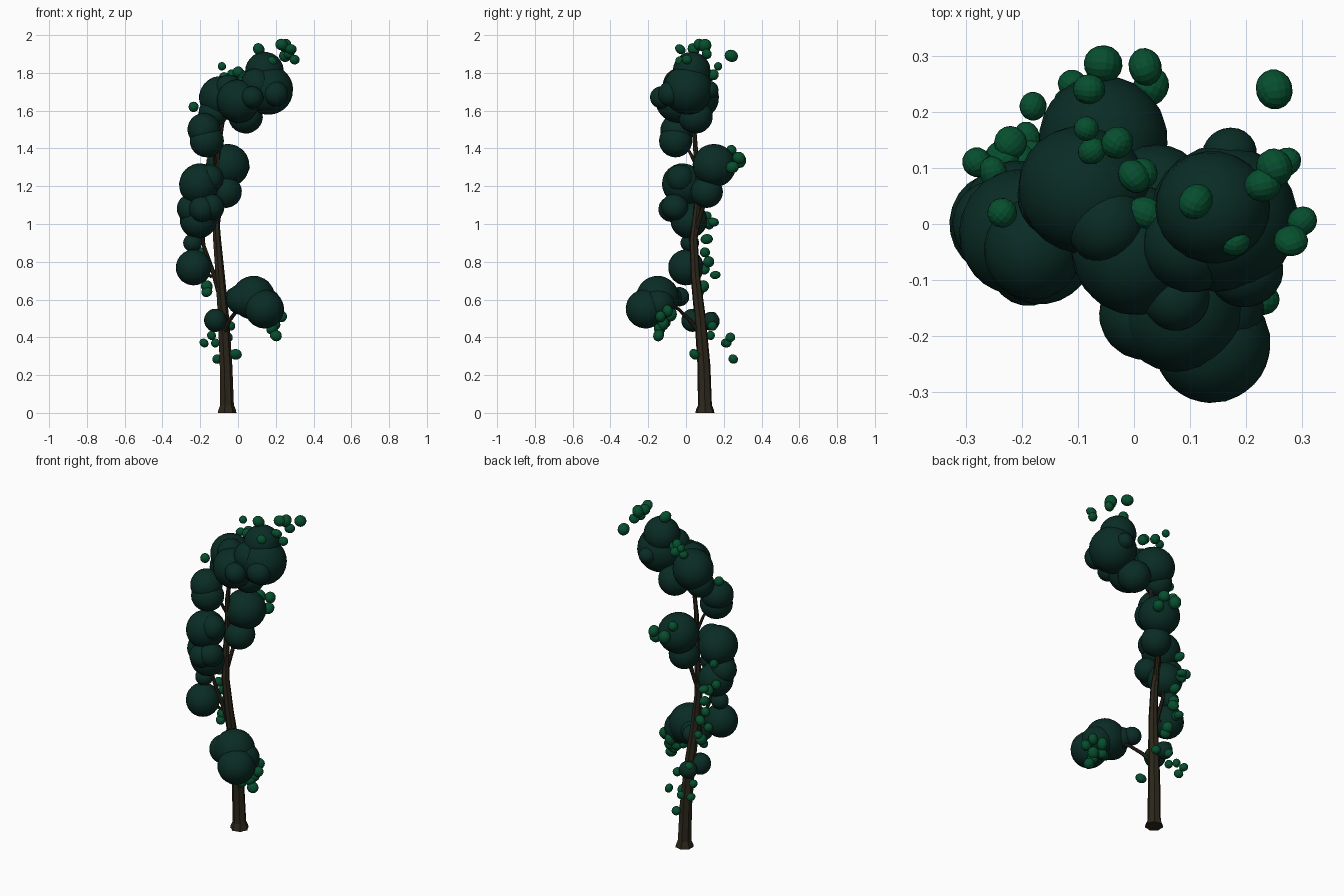
import bpy, bmesh, math, random
from mathutils import Vector, Matrix, Euler

cube = bpy.data.objects.get("Cube")
if cube:
    bpy.data.objects.remove(cube, do_unlink=True)
random.seed(4)


def material(name, rgb):
    m = bpy.data.materials.new(name)
    m.diffuse_color = (*rgb, 1)
    m.use_nodes = True
    m.node_tree.nodes["Principled BSDF"].inputs["Base Color"].default_value = (*rgb, 1)
    return m


bark = material("dark bark", (0.025, 0.020, 0.011))
dark_green = material("dark foliage", (0.003, 0.025, 0.018))
light_green = material("light foliage", (0.002, 0.078, 0.028))


def make_object(name, bm, mat, angle):
    bmesh.ops.recalc_face_normals(bm, faces=bm.faces)
    me = bpy.data.meshes.new(name)
    bm.to_mesh(me)
    bm.free()
    me.materials.append(mat)
    ob = bpy.data.objects.new(name, me)
    bpy.context.collection.objects.link(ob)
    bpy.ops.object.select_all(action='DESELECT')
    ob.select_set(True)
    bpy.context.view_layer.objects.active = ob
    bpy.ops.object.shade_smooth_by_angle(angle=math.radians(angle))


def add_ball(bm, centre, radius, cuts, stretch):
    """Rounded cube, slightly stretched and turned at random."""
    ball = bmesh.new()
    bmesh.ops.create_cube(ball, size=2)
    bmesh.ops.subdivide_edges(ball, edges=ball.edges[:], cuts=cuts, use_grid_fill=True)
    rot = Euler([random.uniform(0, 3) for _ in range(3)]).to_matrix()
    scale = Matrix.Diagonal([radius * random.uniform(1 - stretch, 1 + stretch) for _ in range(3)])
    for v in ball.verts:
        # tangent mapping spaces the quads evenly over the ball
        p = Vector([math.tan(c * math.pi / 4) for c in v.co]).normalized()
        v.co = Vector(centre) + rot @ (scale @ p)
    part = bpy.data.meshes.new("ball")
    ball.to_mesh(part)
    ball.free()
    bm.from_mesh(part)
    bpy.data.meshes.remove(part)


def foliage(name, balls):
    bm = bmesh.new()
    for x, y, z, r in balls:
        add_ball(bm, (x, y, z), r, 5, 0.04)
    make_object(name, bm, dark_green, 30)


def leaves(name, points, radius):
    bm = bmesh.new()
    for p in points:
        add_ball(bm, p, radius * random.uniform(0.9, 1.1), 3, 0.15)
    make_object(name, bm, light_green, 15)


def limb(name, path, sides=8, flute=0.0):
    """Tapered tube through (x, y, z, radius) stations."""
    bm = bmesh.new()
    pts = [Vector(p[:3]) for p in path]
    rings = []
    for i, p in enumerate(pts):
        d = (pts[min(i + 1, len(pts) - 1)] - pts[max(i - 1, 0)]).normalized()
        if p.z == 0:
            d = Vector((0, 0, 1))
        u = Vector((0, 1, 0)).cross(d).normalized()
        w = d.cross(u)
        ring = []
        for k in range(sides):
            a = 2 * math.pi * k / sides
            r = path[i][3] * (1 - flute * (k % 2))
            ring.append(bm.verts.new(p + r * (math.cos(a) * u + math.sin(a) * w)))
        rings.append(ring)
    for a, b in zip(rings, rings[1:]):
        for k in range(sides):
            j = (k + 1) % sides
            bm.faces.new((a[k], a[j], b[j], b[k]))
    bm.faces.new(rings[0][::-1])
    bm.faces.new(rings[-1])
    make_object(name, bm, bark, 20)


# Trunk with a flared foot
limb("trunk", [
    (-0.06, 0.10, 0, 0.052), (-0.06, 0.10, 0.018, 0.048), (-0.06, 0.10, 0.04, 0.038),
    (-0.065, 0.095, 0.25, 0.035), (-0.078, 0.075, 0.5, 0.031), (-0.095, 0.05, 0.72, 0.026),
    (-0.112, 0.04, 0.92, 0.022), (-0.12, 0.055, 1.05, 0.019), (-0.12, 0.07, 1.2, 0.016),
    (-0.105, 0.05, 1.4, 0.013), (-0.08, 0.04, 1.55, 0.011), (0.02, 0.01, 1.65, 0.007)],
    sides=14, flute=0.13)

# Branches reaching into each cluster
limb("lower_branch", [(-0.075, 0.075, 0.42, 0.013), (-0.045, 0.02, 0.49, 0.011),
                      (0.0, -0.04, 0.55, 0.009), (0.09, -0.15, 0.6, 0.006)])
limb("side_branch", [(-0.09, 0.055, 0.6, 0.014), (-0.13, 0.045, 0.74, 0.012),
                     (-0.18, 0.03, 0.88, 0.010), (-0.21, 0.01, 1.05, 0.007)])
limb("small_branch", [(-0.14, 0.045, 0.72, 0.009), (-0.18, 0.02, 0.75, 0.007),
                      (-0.23, 0.0, 0.77, 0.005)])
limb("twig_branch", [(-0.075, 0.08, 0.42, 0.01), (-0.11, 0.07, 0.49, 0.006)])
limb("rear_branch", [(-0.115, 0.05, 0.95, 0.013), (-0.095, 0.09, 1.09, 0.011),
                     (-0.05, 0.14, 1.28, 0.007)])
limb("upper_branch", [(-0.115, 0.06, 1.3, 0.010), (-0.13, 0.02, 1.38, 0.008),
                      (-0.165, -0.04, 1.46, 0.005)])

# Dark foliage clusters: x, y, z, radius
foliage("lower_foliage", [
    (0.08, -0.15, 0.61, 0.118), (0.14, -0.215, 0.55, 0.105), (0.02, -0.16, 0.60, 0.08),
    (0.14, -0.15, 0.57, 0.09), (-0.015, -0.035, 0.615, 0.052), (0.02, -0.08, 0.61, 0.06)])
foliage("low_side_foliage", [
    (-0.12, 0.035, 0.49, 0.06), (-0.105, 0.13, 0.485, 0.05),
    (-0.235, 0.0, 0.77, 0.095), (-0.24, 0.02, 0.90, 0.05)])
foliage("side_foliage", [
    (-0.205, -0.015, 1.21, 0.11), (-0.15, -0.03, 1.24, 0.075), (-0.21, 0.015, 1.02, 0.095),
    (-0.25, 0.0, 1.08, 0.075), (-0.19, -0.075, 1.08, 0.07), (-0.14, -0.06, 1.09, 0.07)])
foliage("rear_foliage", [
    (-0.055, 0.15, 1.31, 0.117), (-0.065, 0.11, 1.17, 0.088)])
foliage("upper_side_foliage", [
    (-0.18, -0.045, 1.50, 0.088), (-0.165, -0.055, 1.44, 0.088)])
foliage("crown_foliage", [
    (-0.09, 0.06, 1.67, 0.115), (-0.13, 0.05, 1.59, 0.08), (0.0, -0.045, 1.65, 0.115),
    (0.04, 0.05, 1.57, 0.09), (0.16, 0.01, 1.71, 0.128), (0.14, 0.03, 1.81, 0.10),
    (0.20, -0.085, 1.69, 0.065), (0.17, 0.125, 1.71, 0.048), (0.075, -0.13, 1.67, 0.06),
    (0.10, -0.04, 1.74, 0.085), (-0.05, 0.0, 1.72, 0.07)])

# Light leaf tufts: x, y, z
leaves("crown_leaves", [
    (0.25, 0.10, 1.945), (0.23, 0.07, 1.95), (0.28, -0.03, 1.925), (0.30, 0.005, 1.87),
    (0.25, 0.24, 1.89), (0.11, 0.04, 1.925), (0.18, -0.03, 1.86), (0.27, 0.11, 1.90),
    (0.02, 0.02, 1.75)], 0.03)
leaves("crown_side_leaves", [
    (0.0, 0.085, 1.805), (0.015, 0.09, 1.79), (-0.085, 0.17, 1.835), (-0.03, 0.145, 1.79),
    (-0.075, 0.13, 1.78), (-0.235, 0.02, 1.62), (-0.08, 0.24, 1.39)], 0.027)
leaves("rear_leaves", [
    (0.02, 0.28, 1.35), (-0.055, 0.285, 1.335), (0.03, 0.245, 1.30)], 0.034)
leaves("side_leaves", [
    (-0.28, 0.11, 1.04), (-0.22, 0.145, 1.01), (-0.20, 0.11, 0.92), (-0.235, 0.12, 1.0),
    (-0.20, 0.10, 0.85), (-0.19, 0.155, 0.73), (-0.165, 0.09, 0.67), (-0.165, 0.07, 0.64),
    (-0.22, 0.10, 0.76), (-0.25, 0.09, 1.15), (-0.18, 0.12, 0.80)], 0.027)
leaves("low_leaves", [
    (-0.11, 0.25, 0.285), (-0.18, 0.21, 0.37), (-0.05, 0.235, 0.40), (-0.12, 0.22, 0.37),
    (-0.04, 0.14, 0.46), (-0.14, 0.13, 0.41), (-0.12, 0.14, 0.51)], 0.023)
leaves("trunk_leaf", [(-0.012, 0.045, 0.31)], 0.032)
leaves("lower_leaves", [
    (0.23, -0.135, 0.51), (0.20, -0.145, 0.41), (0.18, -0.14, 0.445), (0.19, -0.12, 0.47),
    (0.14, -0.11, 0.48), (0.21, -0.10, 0.54), (0.11, -0.13, 0.49), (0.16, -0.08, 0.52)], 0.03)
